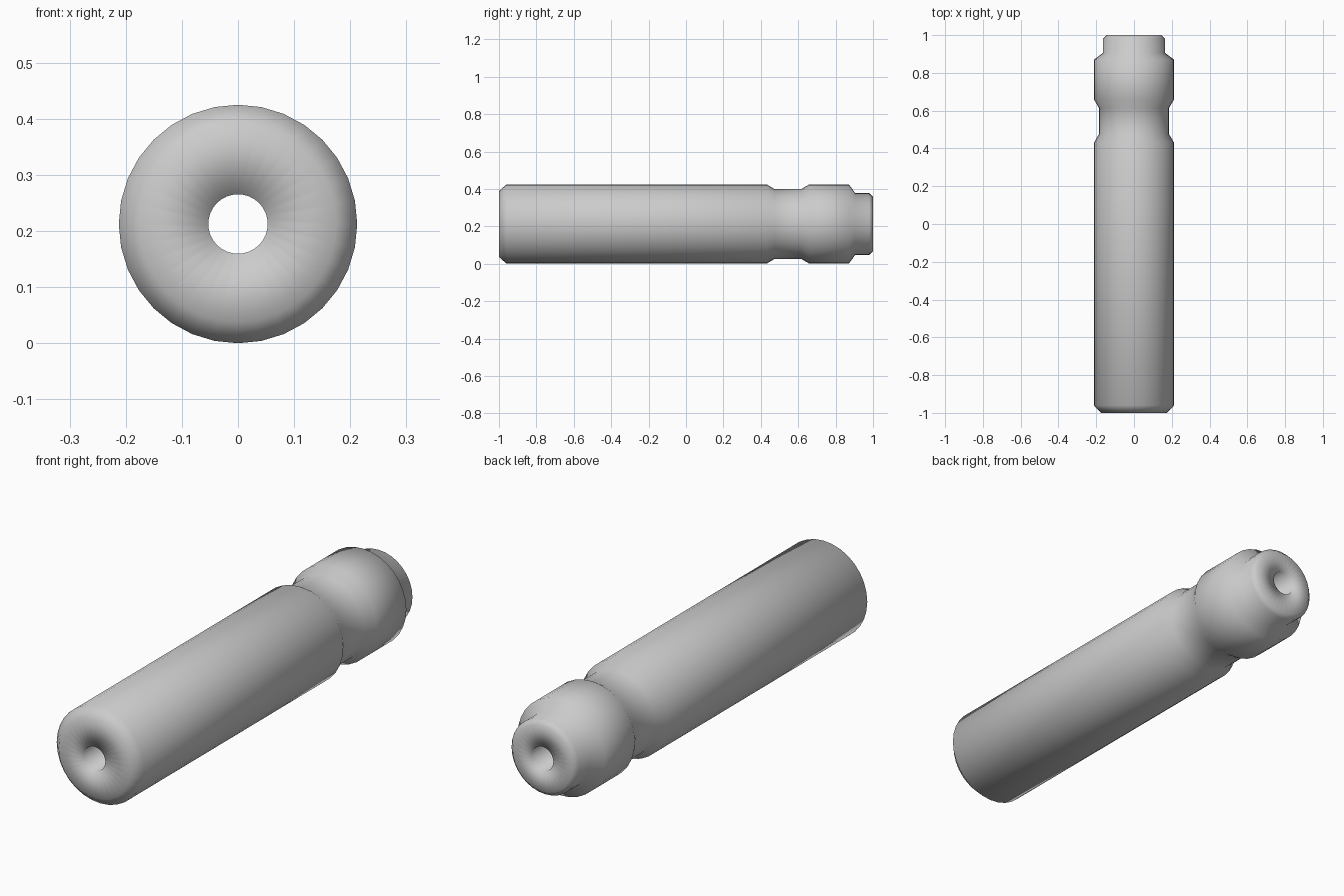
import bpy, bmesh, math

if "Cube" in bpy.data.objects:
    bpy.data.objects.remove(bpy.data.objects["Cube"])

SEGMENTS = 32
CENTRE_Z = 0.2125

# Closed profile as (y, radius): outer wall, then the through bore
profile = [
    (-1.0, 0.053), (-1.0, 0.175), (-0.96, 0.2125),    # front face and chamfer
    (0.43, 0.2125), (0.475, 0.186), (0.615, 0.186),   # body and groove
    (0.66, 0.2125), (0.87, 0.2125), (0.905, 0.165),   # collar
    (0.98, 0.165), (1.0, 0.145), (1.0, 0.053),        # tip
]

# Spin the profile around the y axis
bm = bmesh.new()
rings = []
for i in range(SEGMENTS):
    a = 2 * math.pi * i / SEGMENTS
    rings.append([bm.verts.new((r * math.sin(a), y, CENTRE_Z + r * math.cos(a)))
                  for y, r in profile])
n = len(profile)
for i in range(SEGMENTS):
    a, b = rings[i], rings[(i + 1) % SEGMENTS]
    for j in range(n):
        k = (j + 1) % n
        bm.faces.new((a[j], a[k], b[k], b[j])).smooth = True
bmesh.ops.recalc_face_normals(bm, faces=bm.faces)

mesh = bpy.data.meshes.new("guide_sleeve")
bm.to_mesh(mesh)
bm.free()
sleeve = bpy.data.objects.new("guide_sleeve", mesh)
bpy.context.collection.objects.link(sleeve)
